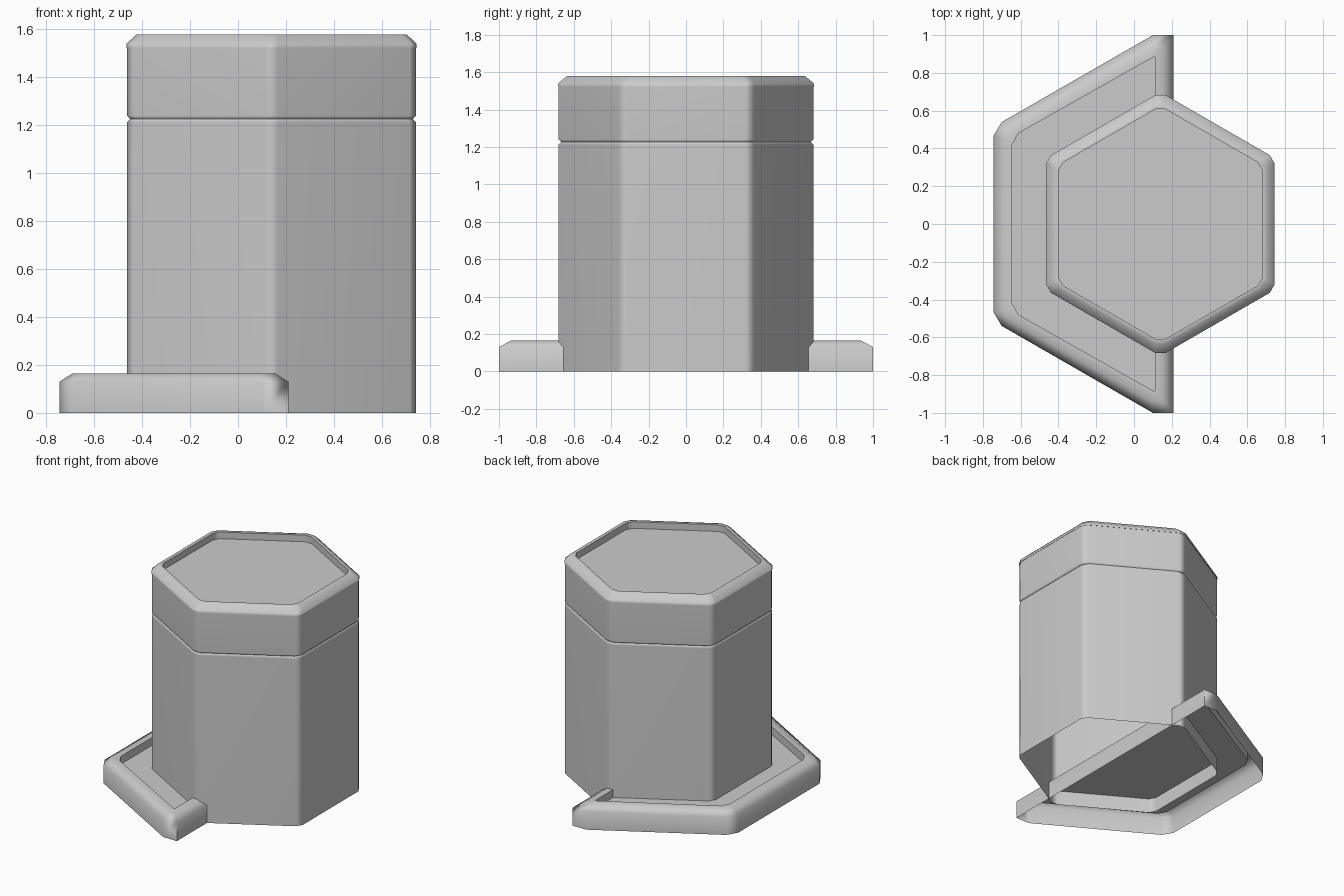
import bpy, bmesh, math

if "Cube" in bpy.data.objects:
    bpy.data.objects.remove(bpy.data.objects["Cube"], do_unlink=True)

grey = bpy.data.materials.new("plain_grey")
grey.use_nodes = True
GREY = (0.6, 0.6, 0.6, 1)
grey.diffuse_color = GREY
grey.node_tree.nodes["Principled BSDF"].inputs["Base Color"].default_value = GREY

CX = 0.14  # centre of the canister


def hexagon(apothem, cut=0.03):
    """Hexagon with points on +y and -y and clipped corners."""
    pts = []
    r = apothem / math.cos(math.pi / 6)
    for i in range(6):
        a = math.radians(30 + 60 * i)
        x, y = CX + r * math.cos(a), r * math.sin(a)
        for turn in (-120, 120):
            b = a + math.radians(turn)
            pts.append((x + cut * math.cos(b), y + cut * math.sin(b)))
    return pts


def mirrored(half):
    """Closed outline from its +y half."""
    return half + [(x, -y) for x, y in reversed(half)]


def shell(name, rings, cap=False):
    """Skin a stack of (outline, z) rings, optionally closing the last one."""
    bm = bmesh.new()
    loops = [[bm.verts.new((x, y, z)) for x, y in pts] for pts, z in rings]
    for lo, hi in zip(loops, loops[1:]):
        n = len(lo)
        for i in range(n):
            j = (i + 1) % n
            bm.faces.new((lo[i], lo[j], hi[j], hi[i]))
    if cap:
        bm.faces.new(loops[-1])
    mesh = bpy.data.meshes.new(name)
    bm.to_mesh(mesh)
    bm.free()
    mesh.materials.append(grey)
    ob = bpy.data.objects.new(name, mesh)
    bpy.context.collection.objects.link(ob)
    bpy.ops.object.select_all(action='DESELECT')
    ob.select_set(True)
    bpy.context.view_layer.objects.active = ob
    bpy.ops.object.shade_smooth_by_angle(angle=math.radians(62))
    # Keep the broad faces flat and confine smoothing to the bevels
    wn = ob.modifiers.new("weighted_normals", 'WEIGHTED_NORMAL')
    wn.keep_sharp = True
    return ob


# Canister walls, open underneath, ending in the groove below the lid
shell("canister_body", [(hexagon(a), z) for a, z in (
    (0.603, 0), (0.603, 1.212), (0.59, 1.226))])

# Lid side wall
shell("lid_band", [(hexagon(a), z) for a, z in (
    (0.59, 1.226), (0.603, 1.24), (0.603, 1.522))])

# Lid rim with a sunken top panel
shell("lid_top", [(hexagon(a), z) for a, z in (
    (0.602, 1.522), (0.605, 1.522), (0.605, 1.54),
    (0.565, 1.578), (0.54, 1.578), (0.54, 1.53))], cap=True)

# Half-hexagon tray with a raised lip, open underneath
outer = mirrored([(0.21, 1.0), (0.10, 1.0), (-0.70, 0.54), (-0.745, 0.465)])
crest = mirrored([(0.155, 0.935), (0.09, 0.935), (-0.655, 0.51), (-0.69, 0.45)])
inner = mirrored([(0.11, 0.885), (0.105, 0.885), (-0.612, 0.48), (-0.645, 0.42)])
shell("tray", [(outer, 0), (outer, 0.13), (crest, 0.165),
               (inner, 0.165), (inner, 0.108)], cap=True)
